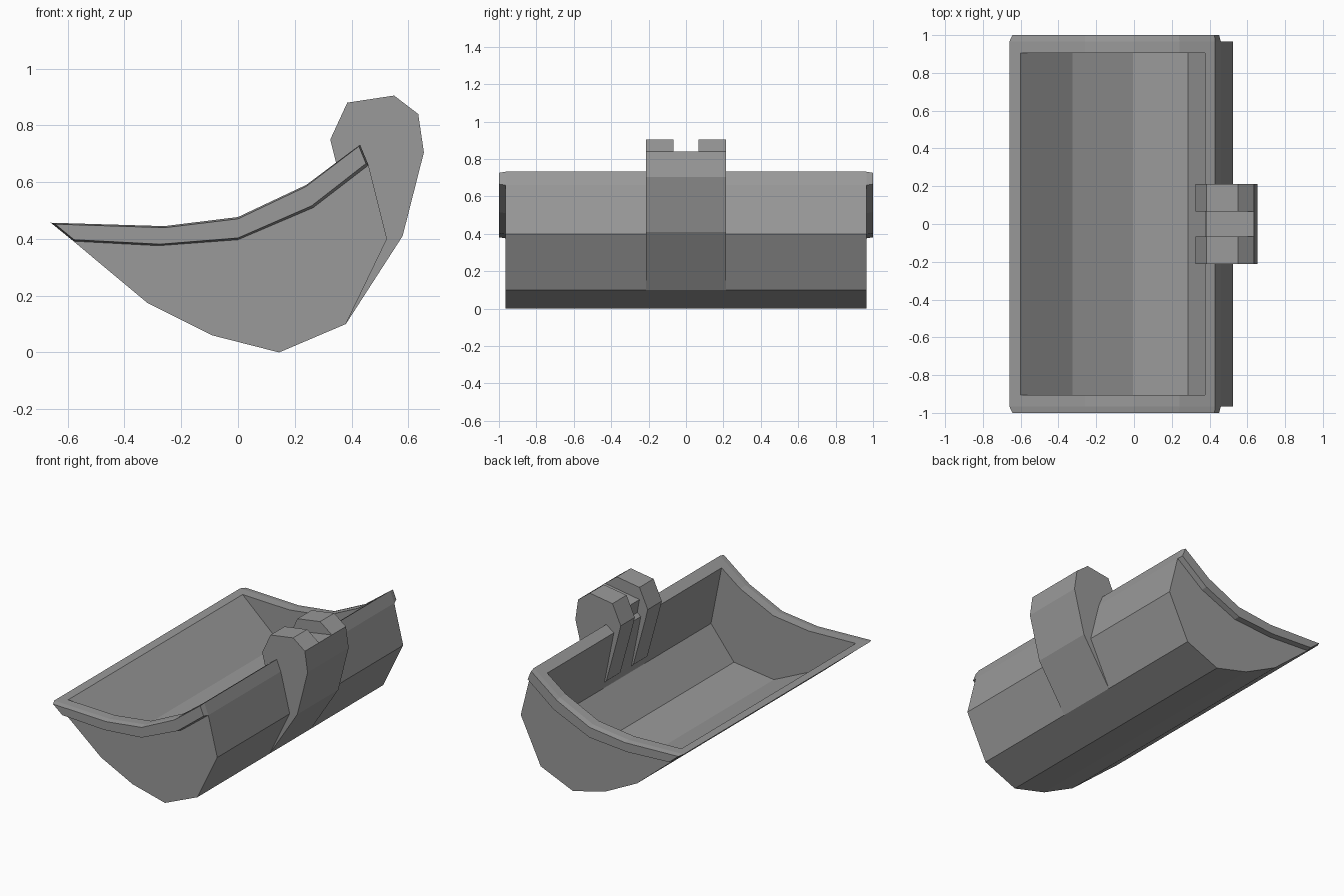
import bpy, bmesh

cube = bpy.data.objects.get("Cube")
if cube:
    bpy.data.objects.remove(cube)

steel = bpy.data.materials.new("grey steel")
steel.use_nodes = True
GREY = (0.32, 0.32, 0.32, 1)
steel.diffuse_color = GREY
steel.node_tree.nodes["Principled BSDF"].inputs["Base Color"].default_value = GREY


def loft(name, start, end, y0, y1):
    """Solid between two matching (x, z) profiles at depths y0 and y1."""
    bm = bmesh.new()
    a = [bm.verts.new((x, y0, z)) for x, z in start]
    b = [bm.verts.new((x, y1, z)) for x, z in end]
    bm.faces.new(a)
    bm.faces.new(b)
    for i in range(len(a)):
        j = (i + 1) % len(a)
        bm.faces.new((a[i], a[j], b[j], b[i]))
    bmesh.ops.recalc_face_normals(bm, faces=bm.faces)
    mesh = bpy.data.meshes.new(name)
    bm.to_mesh(mesh)
    bm.free()
    mesh.materials.append(steel)
    obj = bpy.data.objects.new(name, mesh)
    bpy.context.collection.objects.link(obj)
    return obj


# Shared edge curves of the rim, from the cutting lip to the back
rim_top = [(-0.66, 0.457), (-0.26, 0.445), (0, 0.477), (0.24, 0.59), (0.43, 0.732)]
rim_low = [(-0.58, 0.392), (-0.28, 0.376), (0, 0.397), (0.265, 0.51), (0.46, 0.66)]
belly = [rim_low[0], (-0.32, 0.175), (-0.09, 0.06), (0.145, 0),
         (0.38, 0.10), (0.525, 0.40), rim_low[-1]]

# Bucket shell, hollowed by a cavity that leaves thin walls
shell = loft("bucket_shell", rim_top + belly[::-1], rim_top + belly[::-1], -0.965, 0.965)
hollow = [(-0.6, 0.455), (-0.325, 0.205), (-0.005, 0.058), (0.285, 0.095),
          (0.452, 0.305), (0.375, 0.691), (0.36, 1), (-0.65, 1), (-0.65, 0.5)]
cavity = loft("cavity_cutter", hollow, hollow, -0.905, 0.905)
cavity.hide_render = True
cut = shell.modifiers.new("cavity", 'BOOLEAN')
cut.operation = 'DIFFERENCE'
cut.solver = 'EXACT'
cut.object = cavity
bpy.context.view_layer.objects.active = shell
bpy.ops.object.modifier_apply(modifier="cavity")
bpy.data.objects.remove(cavity)


# Side rim bands, slightly tapered towards their outer faces
def toward(p, q, t=0.08):
    return ((p[0] + (q[0] - p[0]) * t) * 0.985, p[1] + (q[1] - p[1]) * t)


band = rim_top + rim_low[::-1]
pairs = list(zip(rim_top, rim_low))
band_end = [toward(p, q) for p, q in pairs] + [toward(q, p) for p, q in pairs[::-1]]
for side, s in (("front", -1), ("back", 1)):
    loft(side + "_rim_band", band, band_end, 0.965 * s, s)

# Mounting bracket: two hooked ears joined by a lower web
spine = [(0.635, 0.84), (0.655, 0.705), (0.58, 0.41), (0.38, 0.10)]
ear = [(0.46, 0.33), (0.43, 0.36), (0.345, 0.67), (0.325, 0.75), (0.385, 0.88), (0.55, 0.905)]
web = [(0.46, 0.33), (0.44, 0.36), (0.405, 0.69), (0.385, 0.80)]
for side, s in (("front", -1), ("back", 1)):
    loft(side + "_mount_ear", spine + ear, spine + ear, 0.067 * s, 0.213 * s)
loft("mount_web", spine + web, spine + web, -0.067, 0.067)
